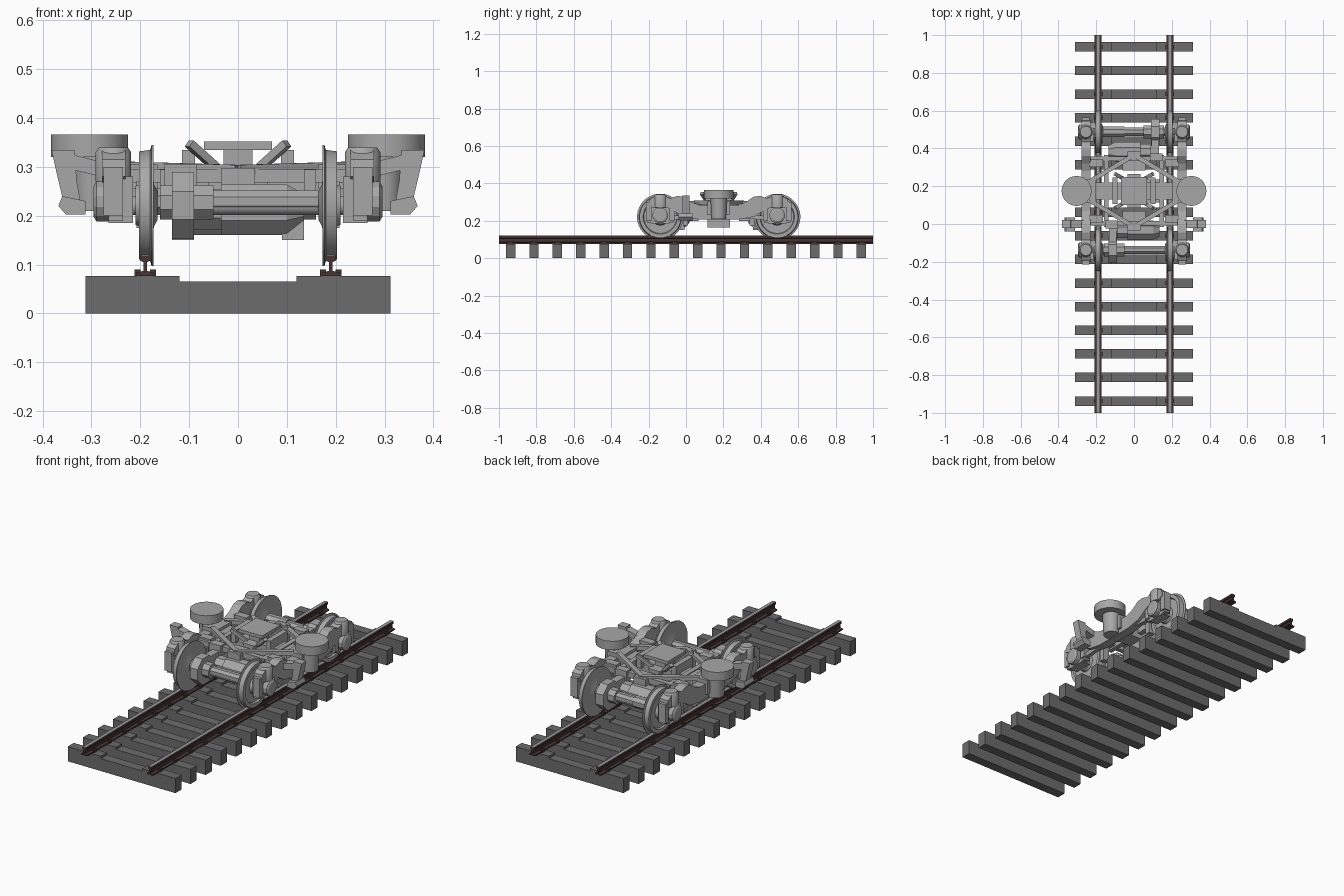
import bpy, bmesh, math
from mathutils import Vector

if "Cube" in bpy.data.objects:
    bpy.data.objects.remove(bpy.data.objects["Cube"])

CY = 0.175      # bogie centre along the track
AX = 0.3125     # half wheelbase
AZ = 0.221      # axle height


def material(name, r, g, b):
    m = bpy.data.materials.new(name)
    m.diffuse_color = (r, g, b, 1)
    m.use_nodes = True
    m.node_tree.nodes["Principled BSDF"].inputs["Base Color"].default_value = m.diffuse_color
    return m


STEEL = material("bogie_grey", 0.39, 0.39, 0.39)
CONCRETE = material("sleeper_grey", 0.15, 0.15, 0.15)
RUST = material("rail_brown", 0.06, 0.036, 0.033)
SHINE = material("rail_top_grey", 0.33, 0.33, 0.33)


def finish(name, bm, mat, smooth=False):
    bmesh.ops.recalc_face_normals(bm, faces=bm.faces)
    me = bpy.data.meshes.new(name)
    bm.to_mesh(me)
    bm.free()
    me.materials.append(mat)
    ob = bpy.data.objects.new(name, me)
    bpy.context.collection.objects.link(ob)
    if smooth:
        bpy.context.view_layer.objects.active = ob
        ob.select_set(True)
        bpy.ops.object.shade_smooth_by_angle(angle=math.radians(35))
        ob.select_set(False)
    return ob


def extrude(name, points, a, b, axis, mat=STEEL):
    """Extrude a closed profile along 'x' (points y,z) or 'y' (points x,z)."""
    bm = bmesh.new()
    put = (lambda p, t: (t, p[0], p[1])) if axis == 'x' else (lambda p, t: (p[0], t, p[1]))
    lo = [bm.verts.new(put(p, a)) for p in points]
    hi = [bm.verts.new(put(p, b)) for p in points]
    bm.faces.new(lo)
    bm.faces.new(hi)
    n = len(points)
    for i in range(n):
        j = (i + 1) % n
        bm.faces.new((lo[i], lo[j], hi[j], hi[i]))
    return finish(name, bm, mat)


def box(name, x, y, z, mat=STEEL):
    return extrude(name, [(x[0], z[0]), (x[1], z[0]), (x[1], z[1]), (x[0], z[1])], y[0], y[1], 'y', mat)


def bar(name, p, q, w, h, mat=STEEL):
    """Rectangular bar between two points."""
    p, q = Vector(p), Vector(q)
    d = (q - p).normalized()
    side = d.cross(Vector((0, 0, 1))).normalized()
    up = side.cross(d)
    bm = bmesh.new()
    ends = [[bm.verts.new(e + side * w / 2 * a + up * h / 2 * b)
             for a, b in ((-1, -1), (1, -1), (1, 1), (-1, 1))] for e in (p, q)]
    for e in ends:
        bm.faces.new(e)
    for i in range(4):
        j = (i + 1) % 4
        bm.faces.new((ends[0][i], ends[0][j], ends[1][j], ends[1][i]))
    return finish(name, bm, mat)


def lathe(name, profile, centre, axis='x', n=32, smooth=True):
    """Turn (offset, radius) points around the x or z axis."""
    bm = bmesh.new()
    rings = []
    for t, r in profile:
        ring = []
        for i in range(n):
            a = 2 * math.pi * (i + 0.5) / n
            c, s = r * math.cos(a), r * math.sin(a)
            v = (t, c, s) if axis == 'x' else (c, s, t)
            ring.append(bm.verts.new(Vector(v) + Vector(centre)))
        rings.append(ring)
    bm.faces.new(rings[0])
    bm.faces.new(rings[-1])
    for a, b in zip(rings, rings[1:]):
        for i in range(n):
            j = (i + 1) % n
            bm.faces.new((a[i], a[j], b[j], b[i]))
    return finish(name, bm, STEEL, smooth)


def span(a, b):
    return (min(a, b), max(a, b))


# Sleepers with a lowered middle
section = [(-.312, 0), (.312, 0), (.312, .077), (.12, .077), (.12, .065),
           (-.12, .065), (-.12, .077), (-.312, .077)]
for i in range(16):
    y = -0.9375 + 0.125 * i
    extrude("sleeper", section, y - .025, y + .025, 'y', CONCRETE)
    for s in (-1, 1):
        for d in (-.016, .016):
            x = s * .19 + d
            box("rail_clip", (x - .006, x + .006), (y - .011, y + .011), (.077, .09), RUST)

# Rails: foot, web and head, with a polished running face
half = [(.018, .077), (.018, .083), (.004, .087), (.004, .105), (.0105, .108), (.0105, .119)]
for s in (-1, 1):
    prof = [(s * .19 + x, z) for x, z in half] + [(s * .19 - x, z) for x, z in reversed(half)]
    extrude("rail", prof, -1, 1, 'y', RUST)
    box("rail_running_face", (s * .19 - .009, s * .19 + .009), (-1, 1), (.119, .121), SHINE)

# Wheelsets
wheel = [(.165, .03), (.173, .045), (.173, .124), (.177, .124), (.18, .114), (.203, .111),
         (.203, .092), (.194, .088), (.194, .045), (.21, .04), (.21, .02)]
for e in (-1, 1):
    y = CY + e * AX
    lathe("axle", [(-.26, .02), (.26, .02)], (0, y, AZ), n=16)
    lathe("axle_tube", [(-.165, .03), (-.05, .03), (-.05, .024), (.165, .024)], (0, y, AZ + .008), n=8, smooth=False)
    for s in (-1, 1):
        lathe("wheel", [(s * t, r) for t, r in wheel], (0, y, AZ), n=40)
        # Axle boxes with caps, guides and springs
        box("axle_box", span(s * .215, s * .265), (y - .05, y + .05), (.185, .28))
        lathe("axle_box_cap", [(s * .26, .042), (s * .29, .042), (s * .296, .032)], (0, y, AZ + .008), n=12, smooth=False)
        for d in (-1, 1):
            box("axle_guide", span(s * .235, s * .275), (y + d * .062 - .014, y + d * .062 + .014), (.2, .30))
        box("axle_tie", span(s * .235, s * .265), (y - .07, y + .07), (.19, .215))
        # Brake shoe and hanger on the inner side of the wheel
        yb = y - e * .135
        box("brake_shoe", span(s * .172, s * .208), (yb - .014, yb + .014), (.175, .27))
        box("brake_hanger", span(s * .165, s * .235), (yb - e * .03 - .02, yb - e * .03 + .02), (.255, .305))
    # Drive: gear case, coupling and motor, rotated half a turn for the other axle
    k = -e
    lathe("gear_case", [(-k * .135, .074), (-k * .09, .074)], (0, y, AZ), n=8, smooth=False)
    lathe("gear_case_collar", [(-k * .16, .038), (-k * .05, .038)], (0, y, AZ + .006), n=8, smooth=False)
    box("gear_case_arm", span(-k * .132, -k * .093), span(y, y - e * .12), (.17, .275))
    ym = y - e * .105
    lathe("motor", [(-k * .09, .045), (-k * .035, .045), (-k * .035, .056), (k * .1, .056), (k * .135, .035)],
          (0, ym, .212), n=8, smooth=False)
    box("motor_foot", span(k * .09, k * .135), (ym - .025, ym + .025), (.15, .20))
    box("motor_bracket", (-.06, .06), span(ym - e * .04, ym - e * .10), (.20, .285))
    # End stop beside the gear case
    box("reaction_bracket", span(-k * .15, -k * .085), span(ym - e * .01, ym - e * .05), (.25, .305))

# Side frames: raised over the axles and lowered in the middle
half = [(.105, .285), (.145, .30), (.185, .328), (.22, .333), (.26, .32), (.29, .335), (.335, .335),
        (.37, .315), (.375, .28), (.345, .268), (.27, .268), (.235, .25), (.19, .222), (.11, .208)]
prof = [(CY + y, z) for y, z in half] + [(CY - y, z) for y, z in reversed(half)]
for s in (-1, 1):
    extrude("side_frame", prof, s * .23, s * .278, 'x')
    for e in (-1, 1):
        y = CY + e * AX
        lathe("frame_end_cap", [(.27, .037), (.33, .037), (.34, .03)], (s * .255, y, 0), 'z', 16)
        # Lower rod along the frame
        bar("guide_rod", (s * .25, y - e * .06, .215), (s * .25, CY + e * .12, .225), .022, .022)
    # Round air spring seats and their stems
    lathe("spring_seat", [(.32, .079), (.366, .079)], (s * .304, CY, 0), 'z', 40)
    lathe("spring_seat_stem", [(.21, .04), (.322, .045)], (s * .295, CY, 0), 'z', 16)
    box("spring_bracket", span(s * .2, s * .29), (CY - .06, CY + .06), (.23, .305))
    # Outer damper brackets, leaning outwards
    extrude("damper_bracket", [(s * .335, .335), (s * .382, .335), (s * .372, .29), (s * .352, .205),
                               (s * .318, .205), (s * .33, .27)], -.02, .02, 'y')
    extrude("damper_foot", [(s * .312, .202), (s * .352, .202), (s * .368, .22), (s * .36, .24), (s * .312, .23)],
            -.04, .035, 'y')
    bar("damper_arm", (s * .26, .0, .29), (s * .36, .0, .315), .04, .03)
    # Inner longitudinal beam and yaw rod
    box("inner_beam", span(s * .135, s * .16), (CY - .19, CY + .19), (.25, .295))
    box("beam_post", span(s * .088, s * .115), (CY - .07, CY + .07), (.27, .335))

# Transom and cross beams
box("transom", (-.235, .235), (CY - .045, CY + .045), (.225, .29))
for e in (-1, 1):
    y = CY + e * .17
    box("cross_beam", (-.235, .235), (y - .012, y + .012), (.268, .296))
    box("apex_block", (-.035, .035), (CY + e * .19 - .02, CY + e * .19 + .02), (.25, .298))
    for s in (-1, 1):
        # Flat diagonal braces forming a diamond
        bar("diagonal_brace", (0, CY + e * .19, .293), (s * .235, CY + e * .05, .300), .024, .022)
        # Short raised struts carrying the table
        bar("table_strut", (s * .03, CY + e * .05, .285), (s * .1, CY + e * .09, .348), .02, .016)

# Central pivot table
box("pivot_table", (-.07, .07), (CY - .075, CY + .075), (.335, .352))
box("pivot_post", (-.03, .03), (CY - .04, CY + .04), (.255, .336))
extrude("pivot_cone", [(-.035, .295), (.035, .295), (.02, .265), (-.02, .265)], CY - .09, CY + .09, 'y')
box("pivot_lower_block", (-.035, .135), (CY - .06, CY + .06), (.165, .23))
